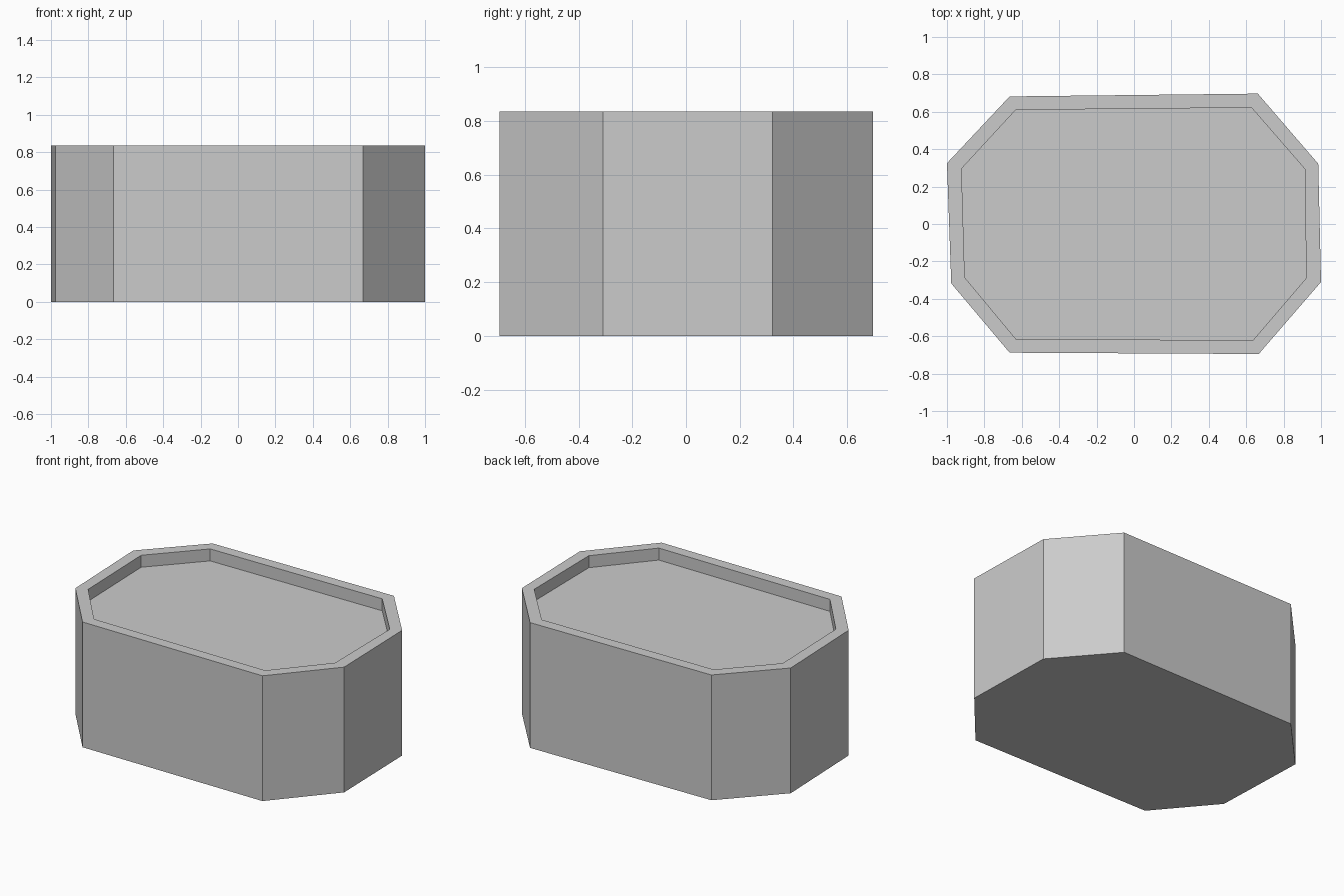
import bpy
import bmesh

cube = bpy.data.objects.get("Cube")
if cube:
    bpy.data.objects.remove(cube, do_unlink=True)

HEIGHT = 0.835
RECESS = 0.08

# Slightly irregular eight-sided outlines, counter-clockwise
OUTER = [(-0.665, -0.688), (0.667, -0.695), (1.0, -0.31), (0.985, 0.322),
         (0.662, 0.697), (-0.665, 0.682), (-1.0, 0.325), (-0.977, -0.318)]
INNER = [(-0.632, -0.614), (0.636, -0.622), (0.92, -0.29), (0.915, 0.292),
         (0.628, 0.622), (-0.632, 0.61), (-0.922, 0.296), (-0.905, -0.286)]

# Plain grey material
grey = bpy.data.materials.new("light_grey")
grey.use_nodes = True
color = (0.6, 0.6, 0.6, 1.0)
grey.diffuse_color = color
grey.node_tree.nodes["Principled BSDF"].inputs["Base Color"].default_value = color

bm = bmesh.new()


def ring(outline, z):
    return [bm.verts.new((x, y, z)) for x, y in outline]


def bridge(lower, upper):
    n = len(lower)
    for i in range(n):
        j = (i + 1) % n
        bm.faces.new((lower[i], lower[j], upper[j], upper[i]))


# Outer wall, rim, recess wall, then the base and recessed floor
rings = [ring(OUTER, 0), ring(OUTER, HEIGHT),
         ring(INNER, HEIGHT), ring(INNER, HEIGHT - RECESS)]
for lower, upper in zip(rings, rings[1:]):
    bridge(lower, upper)
bm.faces.new(rings[0][::-1])
bm.faces.new(rings[-1])
bmesh.ops.recalc_face_normals(bm, faces=bm.faces)

mesh = bpy.data.meshes.new("octagonal_block")
bm.to_mesh(mesh)
bm.free()
mesh.materials.append(grey)
block = bpy.data.objects.new("octagonal_block", mesh)
bpy.context.collection.objects.link(block)
